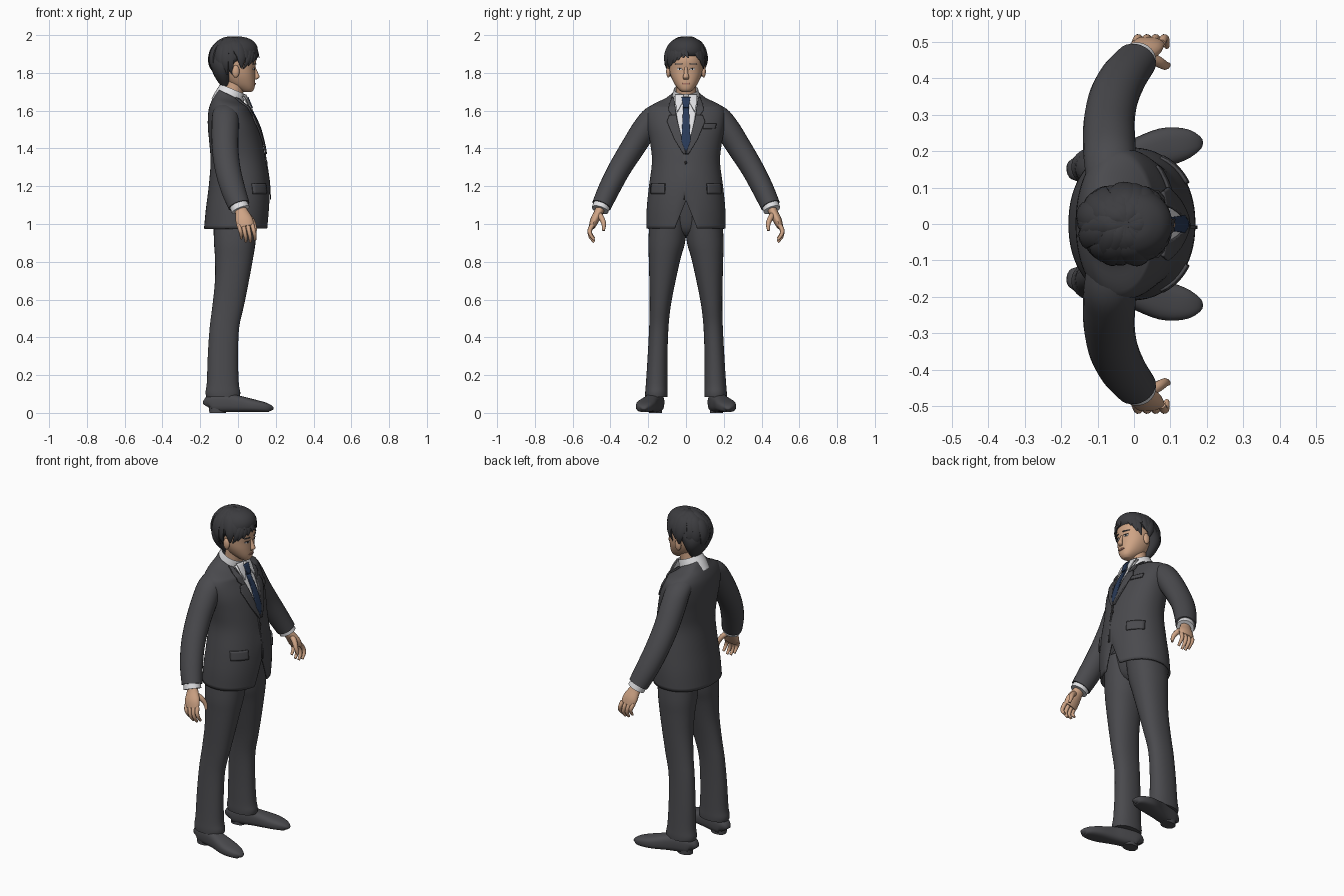
import bpy, bmesh, math, random
from mathutils import Vector as V

random.seed(4)
X, Y, Z = V((1, 0, 0)), V((0, 1, 0)), V((0, 0, 1))


def material(name, rgb):
    m = bpy.data.materials.new(name)
    m.diffuse_color = (*rgb, 1)
    return m


SUIT = material("charcoal cloth", (0.068, 0.068, 0.075))
HAIR = material("black hair", (0.045, 0.045, 0.05))
SKIN = material("skin", (0.62, 0.37, 0.235))
WHITE = material("white shirt", (0.75, 0.75, 0.77))
NAVY = material("navy tie", (0.022, 0.043, 0.1))
DARK = material("dark detail", (0.02, 0.018, 0.018))
LIP = material("lips", (0.42, 0.19, 0.14))


def finish(name, bm, mat, angle=45, thick=0):
    if not thick:
        bmesh.ops.recalc_face_normals(bm, faces=bm.faces)
    me = bpy.data.meshes.new(name)
    bm.to_mesh(me)
    bm.free()
    me.materials.append(mat)
    for p in me.polygons:
        p.use_smooth = True
    me.set_sharp_from_angle(angle=math.radians(angle))
    ob = bpy.data.objects.new(name, me)
    bpy.context.collection.objects.link(ob)
    if thick:
        mod = ob.modifiers.new("thickness", 'SOLIDIFY')
        mod.thickness, mod.offset = thick, 0
    return ob


def dense(rows, sub):
    """Catmull-Rom interpolation through rows of numbers."""
    out = []
    for i in range(len(rows) - 1):
        a, b, c, d = (rows[max(0, min(len(rows) - 1, i + k))] for k in (-1, 0, 1, 2))
        for k in range(sub):
            t = k / sub
            out.append([0.5 * (2 * q + (r - p) * t + (2 * p - 5 * q + 4 * r - s) * t * t
                               + (3 * q - p - 3 * r + s) * t ** 3) for p, q, r, s in zip(a, b, c, d)])
    return out + [list(rows[-1])]


def tube(name, rows, mat, ref=X, axis=None, n=24, power=2, sub=4, caps=True):
    """Loft of rings; each row is x, y, z, radius along ref, radius across."""
    pts = dense(rows, sub)
    bm = bmesh.new()
    rings = []
    for i, (x, y, z, ru, rv) in enumerate(pts):
        t = axis or (V(pts[min(i + 1, len(pts) - 1)][:3]) - V(pts[max(i - 1, 0)][:3])).normalized()
        u = (ref - t * ref.dot(t)).normalized()
        v = t.cross(u)
        ring = []
        for k in range(n):
            a = 2 * math.pi * k / n
            c, s = math.cos(a), math.sin(a)
            c = math.copysign(abs(c) ** (2 / power), c)
            s = math.copysign(abs(s) ** (2 / power), s)
            ring.append(bm.verts.new(V((x, y, z)) + u * ru * c + v * rv * s))
        rings.append(ring)
    for a, b in zip(rings, rings[1:]):
        for k in range(n):
            bm.faces.new((a[k], a[(k + 1) % n], b[(k + 1) % n], b[k]))
    if caps:
        bm.faces.new(rings[0][::-1])
        bm.faces.new(rings[-1])
    return finish(name, bm, mat)


def stack(rows):
    """Rows z, back x, front x, low y, high y become level rings."""
    return [((b + f) / 2, (l + h) / 2, z, (f - b) / 2, (h - l) / 2) for z, b, f, l, h in rows]


def ball(name, loc, size, mat):
    bm = bmesh.new()
    bmesh.ops.create_uvsphere(bm, u_segments=16, v_segments=10, radius=1)
    for v in bm.verts:
        v.co = V(loc) + V([a * b for a, b in zip(v.co, size)])
    return finish(name, bm, mat)


def neck_slope(x, z):
    """Drop of the jacket neckline towards the front."""
    return 0.45 * max(0, z - 1.62) / 0.09 * max(0, x + 0.105)


def plate(name, strip, rows, power, mat, off, thick, s=1, cols=8, slope=False):
    """Thin plate laid on the front of a loft; strip rows are z, y0, y1."""
    surf = dense(rows, 4)
    bm = bmesh.new()
    grid = []
    for i in range(len(strip) - 1):
        steps = 5
        for k in range(steps + (i == len(strip) - 2)):
            z, y0, y1 = (p + (q - p) * k / steps for p, q in zip(strip[i], strip[i + 1]))
            j = next((j for j in range(len(surf) - 2) if surf[j + 1][2] >= z), len(surf) - 2)
            f = (z - surf[j][2]) / (surf[j + 1][2] - surf[j][2])
            cx, cy, _, rx, ry = (p + (q - p) * f for p, q in zip(surf[j], surf[j + 1]))
            line = []
            for c in range(cols + 1):
                y = y0 + (y1 - y0) * c / cols
                w = min(0.995, abs(y / ry))
                x = cx + rx * (1 - w ** power) ** (1 / power)
                line.append(bm.verts.new((x + off, y * s, z - slope * neck_slope(x, z))))
            grid.append(line)
    for a, b in zip(grid, grid[1:]):
        for c in range(cols):
            bm.faces.new((a[c], a[c + 1], b[c + 1], b[c])[::s])
    return finish(name, bm, mat, 60, thick)


# Jacket body with a cutaway front hem and sloping neckline
P = 2.15
JACKET = stack([(z, b, f, -h, h) for z, b, f, h in (
    (0.975, -0.18, 0.16, 0.21), (1.08, -0.17, 0.168, 0.208), (1.2, -0.155, 0.166, 0.196),
    (1.33, -0.145, 0.148, 0.18), (1.43, -0.152, 0.13, 0.19), (1.52, -0.16, 0.105, 0.206),
    (1.595, -0.157, 0.068, 0.207), (1.64, -0.145, 0.048, 0.172), (1.675, -0.128, 0.033, 0.112),
    (1.712, -0.107, 0.012, 0.074))])
jacket = tube("jacket", JACKET, SUIT, axis=Z, n=96, power=P, caps=False)
for v in jacket.data.vertices:
    if v.co.x > 0 and v.co.z < 1.3:
        lift = 0.15 * max(0, 1 - abs(v.co.y) / 0.06)
        v.co.z += lift * (1.3 - v.co.z) / 0.325
    v.co.z -= neck_slope(v.co.x, v.co.z)
mod = jacket.modifiers.new("thickness", 'SOLIDIFY')
mod.thickness, mod.offset = 0.01, -1

# Shirt front, tie, buttons and breast pocket
plate("shirt_front", [(1.385, -0.003, 0.003), (1.5, -0.036, 0.036), (1.675, -0.066, 0.066)],
      JACKET, P, WHITE, 0.003, 0.004, cols=12)
plate("tie", [(1.39, -0.006, 0.006), (1.44, -0.024, 0.024), (1.62, -0.015, 0.015)],
      JACKET, P, NAVY, 0.009, 0.008)
plate("tie_knot", [(1.615, -0.014, 0.014), (1.67, -0.023, 0.023)], JACKET, P, NAVY, 0.016, 0.009)
plate("front_edge", [(1.13, -0.014, -0.004), (1.38, -0.014, -0.004)], JACKET, P, SUIT, 0.003, 0.005)
plate("breast_pocket", [(1.505, 0.09, 0.155), (1.53, 0.095, 0.16)], JACKET, P, SUIT, 0.004, 0.007)
ball("jacket_button", (0.151, -0.004, 1.325), (0.005, 0.009, 0.009), DARK)

for s in (1, -1):
    # Lapel, upper collar, shirt collar wing and pocket flap
    plate("lapel", [(1.37, 0, 0.014), (1.45, 0.021, 0.062), (1.54, 0.044, 0.1), (1.575, 0.051, 0.088)],
          JACKET, P, SUIT, 0.008, 0.009, s)
    plate("jacket_collar", [(1.57, 0.05, 0.07), (1.6, 0.055, 0.092), (1.66, 0.06, 0.088), (1.705, 0.058, 0.074)],
          JACKET, P, SUIT, 0.007, 0.009, s, slope=True)
    plate("shirt_collar_wing", [(1.595, 0.044, 0.047), (1.64, 0.02, 0.056), (1.685, 0.012, 0.058)],
          JACKET, P, WHITE, 0.013, 0.006, s)
    plate("pocket_flap", [(1.16, 0.112, 0.185), (1.215, 0.112, 0.182)], JACKET, P, SUIT, 0.005, 0.009, s)

    # Sleeve and cuff
    tube("sleeve", [(-0.066, s * 0.09, 1.615, 0.06, 0.04), (-0.067, s * 0.17, 1.572, 0.07, 0.057),
                    (-0.068, s * 0.218, 1.505, 0.072, 0.066), (-0.068, s * 0.283, 1.403, 0.07, 0.064),
                    (-0.055, s * 0.35, 1.295, 0.068, 0.06), (-0.028, s * 0.405, 1.19, 0.065, 0.057),
                    (0.005, s * 0.447, 1.098, 0.058, 0.052)], SUIT)
    tube("shirt_cuff", [(0, s * 0.443, 1.11, 0.049, 0.045), (0.014, s * 0.455, 1.075, 0.05, 0.046)], WHITE)

    # Hand with curled fingers
    tube("palm", [(0.01, s * 0.453, 1.085, 0.03, 0.024), (0.02, s * 0.463, 1.06, 0.035, 0.024),
                  (0.033, s * 0.484, 1.02, 0.046, 0.023), (0.042, s * 0.498, 0.985, 0.043, 0.017)], SKIN, n=16)
    for k in range(4):
        x, dz = 0.004 + 0.024 * k, (0.018, 0.002, 0, 0.012)[k]
        tube("finger", [(x, s * 0.495, 0.995, 0.012, 0.013), (x + 0.006, s * 0.509, 0.963 + dz / 2, 0.011, 0.012),
                        (x + 0.012, s * 0.506, 0.932 + dz, 0.01, 0.01),
                        (x + 0.014, s * 0.486, 0.905 + dz, 0.007, 0.007)], SKIN, n=10)
    tube("thumb", [(0.035, s * 0.464, 1.055, 0.016, 0.016), (0.066, s * 0.446, 1.03, 0.015, 0.015),
                   (0.085, s * 0.435, 0.998, 0.012, 0.012), (0.094, s * 0.437, 0.965, 0.007, 0.007)], SKIN, Y, n=10)

    # Trouser leg
    leg = [(0.085, -0.168, 0.01, 0.098, 0.216), (0.11, -0.172, 0.012, 0.097, 0.216),
           (0.16, -0.165, 0.004, 0.098, 0.212), (0.3, -0.16, 0.0, 0.098, 0.203),
           (0.45, -0.15, 0.006, 0.093, 0.195), (0.57, -0.135, 0.032, 0.08, 0.192),
           (0.7, -0.122, 0.058, 0.055, 0.194), (0.82, -0.122, 0.08, 0.028, 0.197),
           (0.92, -0.128, 0.095, 0.002, 0.199), (1.1, -0.13, 0.11, -0.01, 0.185)]
    tube("trouser_leg", stack([(z, b, f, *sorted((s * l, s * h))) for z, b, f, l, h in leg]),
         SUIT, axis=Z, n=32, power=2.2)

    # Shoe
    tube("shoe", [(x, s * y, h + 0.004, h, w) for x, y, h, w in (
        (-0.16, 0.15, 0.028, 0.02), (-0.14, 0.153, 0.046, 0.039), (-0.06, 0.17, 0.05, 0.043),
        (0, 0.187, 0.044, 0.045), (0.08, 0.21, 0.034, 0.053), (0.14, 0.22, 0.026, 0.043),
        (0.172, 0.222, 0.018, 0.025), (0.18, 0.222, 0.01, 0.008))], SUIT, Z, n=32, power=2.8)
    tube("shoe_heel", [(-0.108, s * 0.161, 0, 0.044, 0.034), (-0.108, s * 0.161, 0.03, 0.045, 0.036)],
         SUIT, axis=Z, sub=1, power=2.3)

# Seat of the trousers, tucked between the legs
tube("trouser_seat", stack([(0.94, -0.07, 0.04, -0.03, 0.03), (0.985, -0.13, 0.075, -0.13, 0.13),
                            (1.12, -0.135, 0.105, -0.18, 0.18)]), SUIT, axis=Z, n=32)

# Neck and standing shirt collar, high at the back
tube("neck", [(-0.045, 0, 1.62, 0.055, 0.055), (-0.025, 0, 1.7, 0.052, 0.053), (-0.012, 0, 1.77, 0.056, 0.056)], SKIN)
tube("shirt_collar", [(-0.062, 0, 1.63, 0.085, 0.078), (-0.045, 0, 1.672, 0.08, 0.075),
                      (-0.028, 0, 1.714, 0.071, 0.064)], WHITE, caps=False)

# Head and face
HEAD = stack([(z, b, f, -h, h) for z, b, f, h in (
    (1.698, 0.03, 0.07, 0.02), (1.712, 0.0, 0.084, 0.038), (1.74, -0.05, 0.09, 0.06), (1.78, -0.08, 0.09, 0.079),
    (1.82, -0.1, 0.09, 0.088), (1.87, -0.11, 0.096, 0.09), (1.92, -0.1, 0.08, 0.083), (1.96, -0.06, 0.04, 0.05))])
tube("head", HEAD, SKIN, axis=Z, n=36, power=2.2)
tube("nose", [(0.083, 0, 1.83, 0.01, 0.009), (0.095, 0, 1.8, 0.011, 0.011),
              (0.101, 0, 1.778, 0.013, 0.016), (0.093, 0, 1.766, 0.008, 0.012)], SKIN, axis=Z, n=12)
plate("mouth", [(1.738, -0.012, 0.012), (1.742, -0.023, 0.023), (1.747, -0.014, 0.014)], HEAD, 2.2, LIP, 0.002, 0.005)
for s in (1, -1):
    plate("eye_white", [(1.815, 0.025, 0.042), (1.82, 0.019, 0.049), (1.825, 0.025, 0.044)],
          HEAD, 2.2, WHITE, 0.001, 0.003, s)
    plate("iris", [(1.816, 0.031, 0.037), (1.825, 0.03, 0.038)], HEAD, 2.2, DARK, 0.003, 0.003, s)
    plate("eyelid_line", [(1.825, 0.018, 0.051), (1.827, 0.023, 0.048)], HEAD, 2.2, DARK, 0.003, 0.003, s)
    plate("eyebrow", [(1.844, 0.017, 0.055), (1.849, 0.02, 0.057)], HEAD, 2.2, HAIR, 0.002, 0.004, s)
    ball("ear", (-0.012, s * 0.093, 1.808), (0.02, 0.012, 0.033), SKIN)

# Hair mass
tube("hair", stack([(z, b, f, -h, h) for z, b, f, h in (
    (1.73, -0.09, -0.045, 0.04), (1.77, -0.118, -0.035, 0.075), (1.81, -0.137, -0.022, 0.097),
    (1.85, -0.147, 0.01, 0.105), (1.89, -0.148, 0.092, 0.106), (1.93, -0.136, 0.104, 0.098),
    (1.965, -0.105, 0.085, 0.077), (1.985, -0.06, 0.05, 0.045), (1.99, -0.03, 0.02, 0.015))]),
    HAIR, axis=Z, n=36, power=2.1)


# Overlapping locks falling from the crown, with tips flicked outwards
def lock(az, start, end, twist, width, flick=1.0):
    rows = []
    for k in range(5):
        f = k / 4
        p, a = math.radians(start + (end - start) * f), math.radians(az + twist * f)
        d = V((math.sin(p) * math.cos(a), math.sin(p) * math.sin(a), math.cos(p)))
        w = width * (0.4, 1, 1, 0.75, 0.12)[k]
        r = 1 + (flick - 1) * f * f
        rows.append((-0.022 + 0.126 * d.x * r, 0.104 * d.y * r, 1.866 + 0.121 * d.z, w * 0.45, w))
    mid = V(rows[2][:3]) - V((-0.022, 0, 1.866))
    tube("hair_lock", rows, HAIR, mid.normalized(), n=10, sub=3)


for k in range(24):
    az = -180 + k * 15
    end = 74 if abs(az) < 48 else 104 if abs(az) < 100 else 126
    lock(az, random.uniform(10, 35), end + random.uniform(-10, 8), random.uniform(-24, 24),
         random.uniform(0.022, 0.032), random.uniform(1.0, 1.1))
for k in range(16):
    lock(k * 22.5 + 10, 4, random.uniform(50, 85), random.uniform(-45, 45), 0.024, random.uniform(1.0, 1.12))
# Side-swept fringe, longer on one side
for az, end in ((-66, 112), (-52, 104), (-38, 97), (-24, 90), (-8, 84), (40, 88), (56, 104), (68, 112)):
    lock(az * 0.4 + 8, 25, end, az * 0.6 - 8, 0.023, 1.03)
